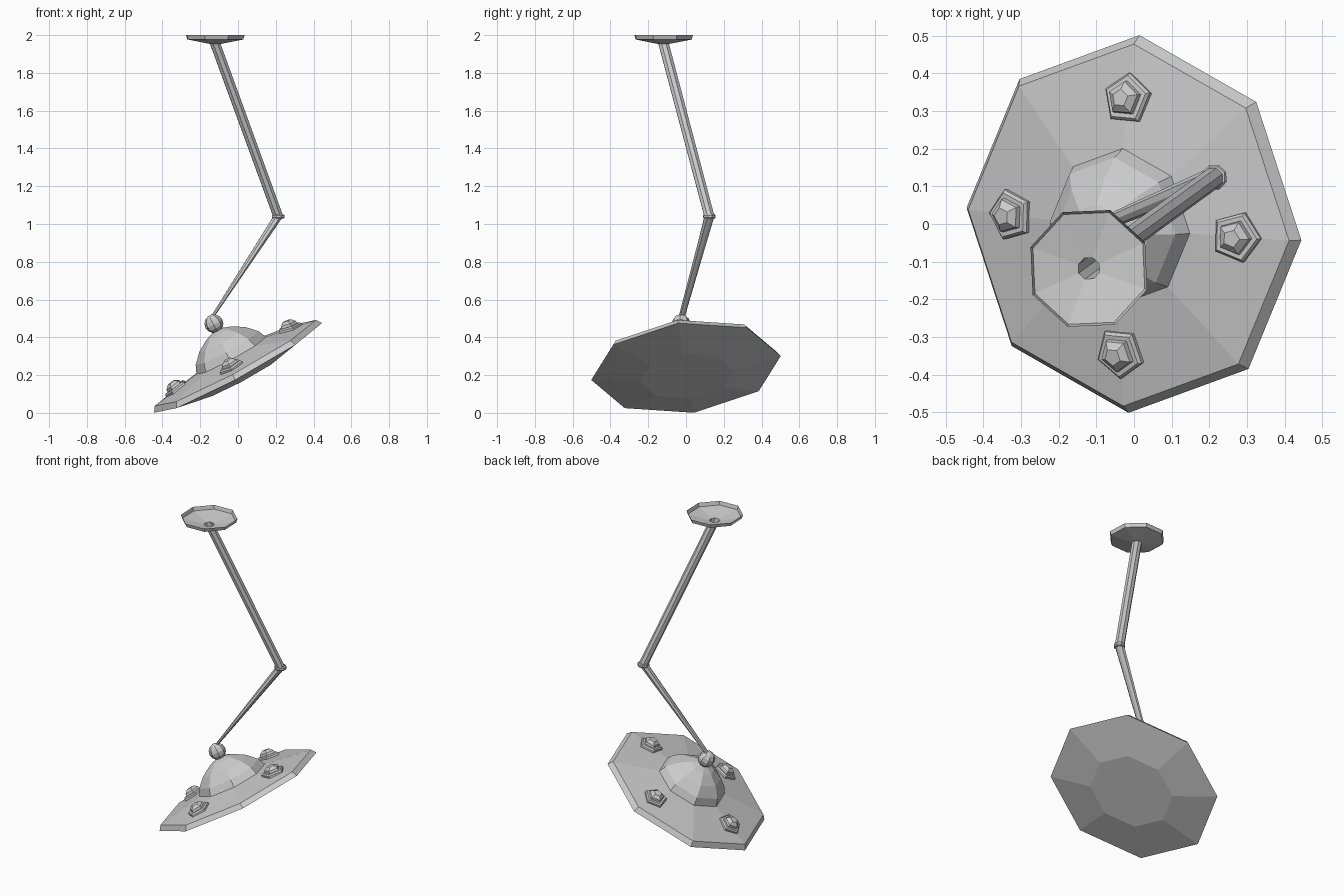
import bpy, bmesh, math
from mathutils import Vector, Matrix

if "Cube" in bpy.data.objects:
    bpy.data.objects.remove(bpy.data.objects["Cube"])

# tilted frame of the lamp head
U = Vector((0.881, -0.085, 0.47)).normalized()
N = U.cross(Vector((0.035, 0.991, 0.129))).normalized()
V = N.cross(U)
HEAD = Vector((0, 0, 0.238))
X, Y, Z = Vector((1, 0, 0)), Vector((0, 1, 0)), Vector((0, 0, 1))
ARM_PHASE = math.radians(25)


def ring(centre, a, b, r, sides, phase=0.0):
    return [centre + (a * math.cos(phase + k * math.tau / sides)
                      + b * math.sin(phase + k * math.tau / sides)) * r
            for k in range(sides)]


def loft(name, rings, cap_start=True, cap_end=True):
    """Skin a list of equal-sided rings into a flat-shaded mesh."""
    bm = bmesh.new()
    rows = [[bm.verts.new(p) for p in r] for r in rings]
    n = len(rows[0])
    for lo, hi in zip(rows, rows[1:]):
        for i in range(n):
            j = (i + 1) % n
            bm.faces.new((lo[i], lo[j], hi[j], hi[i]))
    if cap_start:
        bm.faces.new(rows[0][::-1])
    if cap_end:
        bm.faces.new(rows[-1])
    mesh = bpy.data.meshes.new(name)
    bm.to_mesh(mesh)
    bm.free()
    ob = bpy.data.objects.new(name, mesh)
    bpy.context.collection.objects.link(ob)
    return ob


def lathe(name, profile, centre, a, b, axis, sides, phase=0.0):
    return loft(name, [ring(centre + axis * h, a, b, r, sides, phase)
                       for r, h in profile])


# saucer-shaped shade
lathe("shade", [(0.25, -0.05), (0.506, 0), (0.485, 0.03), (0.2, 0.077)],
      HEAD, U, V, N, 8)

# dome on the shade
lathe("dome", [(0.212, 0.07), (0.19, 0.12), (0.14, 0.172), (0.075, 0.212), (0.02, 0.23)],
      HEAD, U, V, N, 8)

# ball joint
ball = [(0.05 * math.sin(math.pi * t), -0.05 * math.cos(math.pi * t))
        for t in (0.06, 0.2, 0.35, 0.5, 0.65, 0.8, 0.94)]
BALL = HEAD + N * 0.268
lathe("ball_joint", ball, BALL, U, V, N, 8)

# four five-sided studs following the slope of the shade
slope = math.atan2(0.047, 0.285)
for k in range(4):
    rot = Matrix.Rotation(k * math.pi / 2, 3, N)
    out = rot @ U
    side = N.cross(out)
    a = out * math.cos(slope) - N * math.sin(slope)
    axis = N * math.cos(slope) + out * math.sin(slope)
    lathe(f"stud_{k + 1}",
          [(0.07, -0.015), (0.07, 0.008), (0.062, 0.016), (0.048, 0.016),
           (0.045, 0.03), (0.024, 0.046)],
          HEAD + out * 0.34 + N * 0.054, a, side, axis, 5)

# lower arm, tapering down to the ball
ELBOW = Vector((0.213, 0.124, 1.04))
loft("lower_arm", [ring(BALL + Vector((-0.015, 0.0, 0.025)), U, V, 0.017, 8, ARM_PHASE),
                   ring(ELBOW, X, Y, 0.028, 8, ARM_PHASE)])

# elbow collar
lathe("elbow", [(0.03, -0.012), (0.035, -0.006), (0.035, 0.006), (0.03, 0.012)],
      ELBOW, X, Y, Z, 8, ARM_PHASE)

# upper arm, an open tube that meets the canopy
MOUNT = Vector((-0.12, -0.118, 0))
loft("upper_arm", [ring(ELBOW, X, Y, 0.029, 8, ARM_PHASE),
                   ring(MOUNT + Z * 1.953, X, Y, 0.03, 8, ARM_PHASE)], cap_end=False)

# open ceiling canopy
loft("ceiling_canopy", [ring(MOUNT + Z * h, X, Y, r, 8, ARM_PHASE)
                        for r, h in ((0.03, 1.953), (0.158, 1.977), (0.165, 2.0))],
     cap_start=False, cap_end=False)
